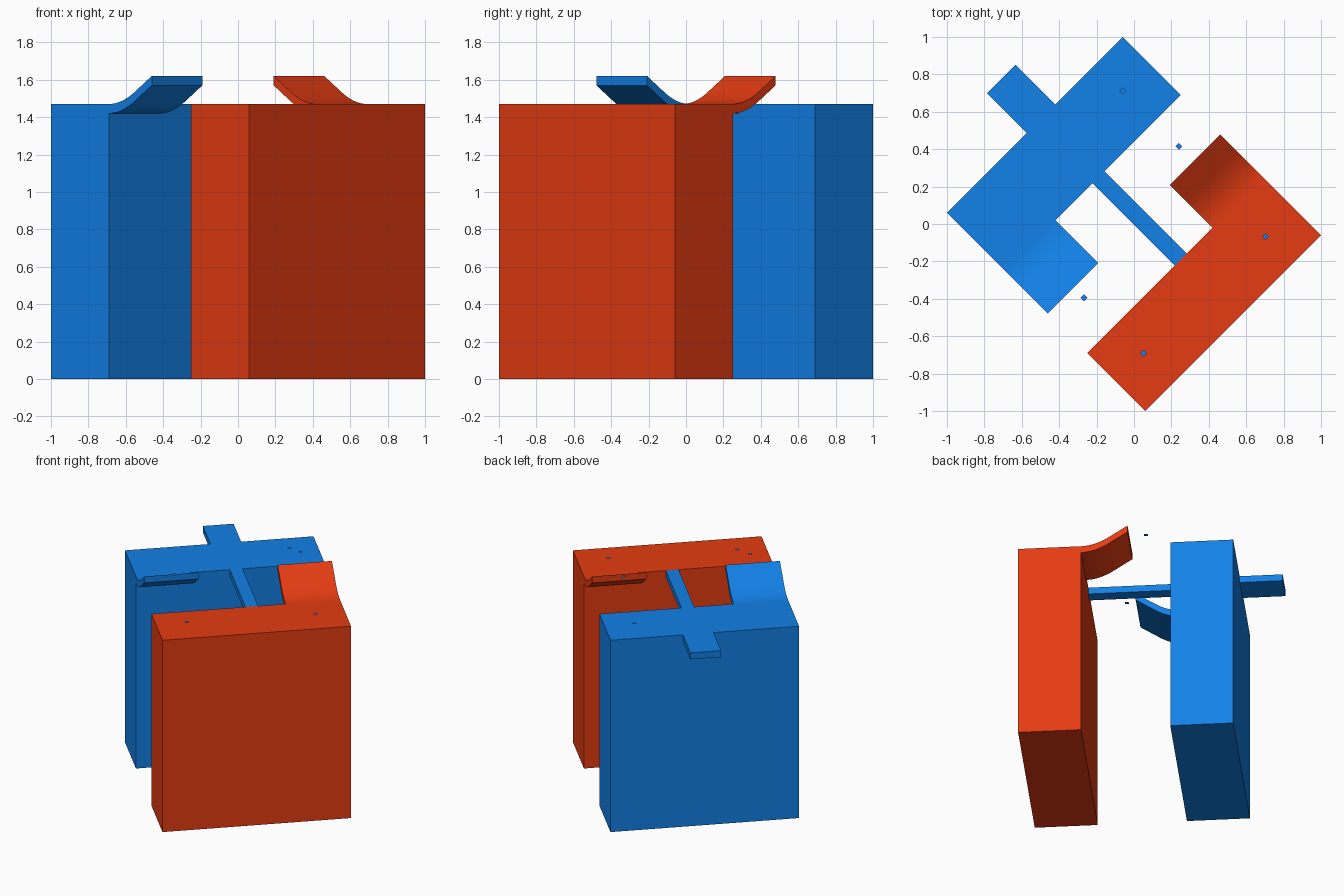
import bpy, bmesh, math
from mathutils import Matrix

old = bpy.data.objects.get("Cube")
if old:
    bpy.data.objects.remove(old, do_unlink=True)

TOP = 1.47       # height of the block tops
THICK = 0.05     # thickness of tabs and arms
HALF = 0.665     # half length of a block
INNER, OUTER = 0.311, 0.75
TURN = Matrix.Rotation(math.radians(45), 4, 'Z')
FLIP = Matrix.Rotation(math.pi, 4, 'Z')


def material(name, colour):
    m = bpy.data.materials.new(name)
    m.use_nodes = True
    m.diffuse_color = colour
    m.node_tree.nodes["Principled BSDF"].inputs["Base Color"].default_value = colour
    return m


blue = material("blue", (0.006, 0.22, 0.80, 1))
orange = material("orange red", (0.79, 0.045, 0.006, 1))


def finish(name, bm, mat, matrix):
    bm.transform(matrix)
    mesh = bpy.data.meshes.new(name)
    bm.to_mesh(mesh)
    bm.free()
    mesh.materials.append(mat)
    obj = bpy.data.objects.new(name, mesh)
    bpy.context.collection.objects.link(obj)
    return obj


def box(name, mat, x, y, z, matrix=TURN):
    bm = bmesh.new()
    bmesh.ops.create_cube(bm, size=1)
    for v in bm.verts:
        v.co = [r[0] if c < 0 else r[1] for c, r in zip(v.co, (x, y, z))]
    return finish(name, bm, mat, matrix)


def rise(t, bend=0.6):
    # Rounded start that runs on into a straight slope
    k = 1 / (1 - bend / 2)
    return k * t * t / (2 * bend) if t < bend else k * (t - bend / 2)


def arm(name, mat, matrix, steps=20):
    # Side profile of the curved arm, extruded along the block
    profile = []
    for i in range(steps + 1):
        t = i / steps
        profile.append((-INNER + t * (INNER + 0.013), TOP + 0.15 * rise(t)))
    profile += [(y, z - THICK) for y, z in reversed(profile)]
    bm = bmesh.new()
    face = bm.faces.new([bm.verts.new((0.282, y, z)) for y, z in profile])
    ext = bmesh.ops.extrude_face_region(bm, geom=[face])
    new = [g for g in ext["geom"] if isinstance(g, bmesh.types.BMVert)]
    bmesh.ops.translate(bm, verts=new, vec=(HALF - 0.282, 0, 0))
    bmesh.ops.recalc_face_normals(bm, faces=bm.faces)
    obj = finish(name, bm, mat, matrix)
    bpy.ops.object.select_all(action='DESELECT')
    obj.select_set(True)
    bpy.context.view_layer.objects.active = obj
    bpy.ops.object.shade_smooth_by_angle(angle=math.radians(30))


# Two matching blocks, each with a curved arm reaching inwards
for label, mat, matrix in (("front", orange, TURN), ("back", blue, TURN @ FLIP)):
    box(label + "_block", mat, (-HALF, HALF), (-OUTER, -INNER), (0, TOP), matrix)
    arm(label + "_curved_arm", mat, matrix)

# Flat bar between the blocks and the tab behind the back block
box("connecting_bar", blue, (-0.003, 0.087), (-INNER, INNER), (TOP - THICK, TOP))
box("back_tab", blue, (-0.062, 0.154), (OUTER, 1.05), (TOP - THICK, TOP))

# Small flat square markers hovering over the blocks and arms
markers = [(0.46, 0.545, 1.49), (0.45, -0.545, 1.49), (-0.453, -0.525, 1.49),
           (0.463, 0.124, 1.655), (-0.468, -0.09, 1.655)]
for i, spot in enumerate(markers):
    bm = bmesh.new()
    bmesh.ops.create_grid(bm, x_segments=1, y_segments=1, size=0.013)
    finish(f"marker_{i + 1}", bm, blue, TURN @ Matrix.Translation(spot))
